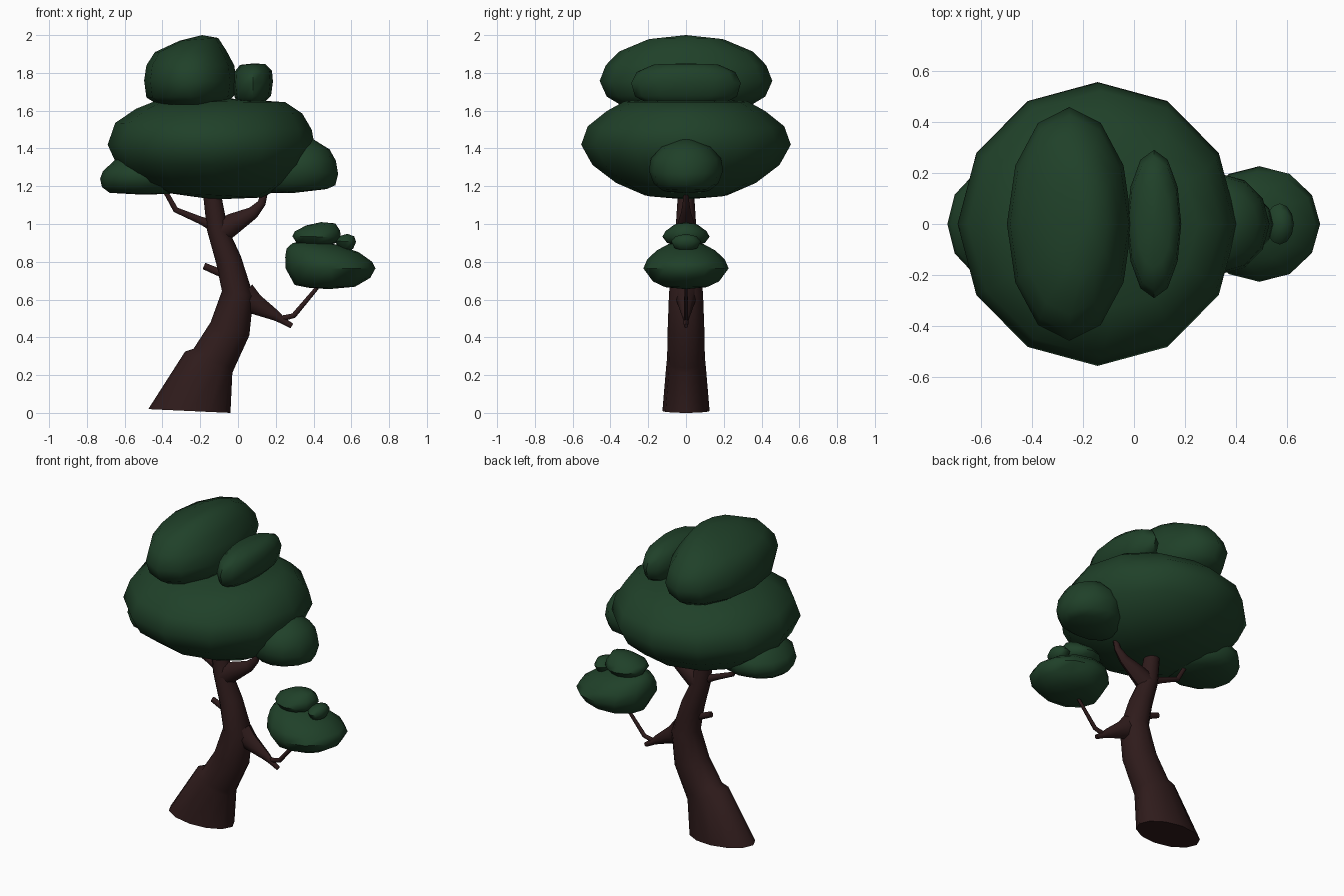
import bpy, bmesh, math
from mathutils import Vector


def material(name, rgb):
    m = bpy.data.materials.new(name)
    m.diffuse_color = (*rgb, 1)
    return m


GREEN = material("leaf_green", (0.014, 0.052, 0.022))
BROWN = material("bark_brown", (0.028, 0.011, 0.011))


def finish(name, rings, mat, angle):
    """Skin a list of vertex rings, cap both ends, shade smooth."""
    bm = bmesh.new()
    loops = [[bm.verts.new(p) for p in r] for r in rings]
    n = len(loops[0])
    for a, b in zip(loops, loops[1:]):
        for i in range(n):
            j = (i + 1) % n
            bm.faces.new((a[i], a[j], b[j], b[i]))
    bm.faces.new(loops[0][::-1])
    bm.faces.new(loops[-1])
    bmesh.ops.remove_doubles(bm, verts=bm.verts[:], dist=1e-4)
    bmesh.ops.recalc_face_normals(bm, faces=bm.faces[:])
    me = bpy.data.meshes.new(name)
    bm.to_mesh(me)
    bm.free()
    me.materials.append(mat)
    ob = bpy.data.objects.new(name, me)
    bpy.context.collection.objects.link(ob)
    bpy.ops.object.select_all(action='DESELECT')
    ob.select_set(True)
    bpy.context.view_layer.objects.active = ob
    bpy.ops.object.shade_smooth_by_angle(angle=math.radians(angle))


def loft(name, rows, mat, n=12, angle=60):
    """Rows give the front outline: left x, left z, right x, right z, half depth."""
    rings = []
    for xl, zl, xr, zr, d in rows:
        c = Vector(((xl + xr) / 2, 0, (zl + zr) / 2))
        h = Vector(((xr - xl) / 2, 0, (zr - zl) / 2))
        rings.append([c + h * math.cos(2 * math.pi * i / n)
                      + Vector((0, d * math.sin(2 * math.pi * i / n), 0)) for i in range(n)])
    finish(name, rings, mat, angle)


def branch(name, pts, n=8):
    """Tapered limb in the x-z plane; points are x, z, radius."""
    rings = []
    for k, (x, z, r) in enumerate(pts):
        a, b = pts[max(k - 1, 0)], pts[min(k + 1, len(pts) - 1)]
        t = Vector((b[0] - a[0], 0, b[1] - a[1])).normalized()
        side = Vector((-t.z, 0, t.x))
        rings.append([Vector((x, 0, z)) + side * r * math.cos(2 * math.pi * i / n)
                      + Vector((0, r * 0.8 * math.sin(2 * math.pi * i / n), 0)) for i in range(n)])
    finish(name, rings, BROWN, 50)


# Trunk
loft("trunk", [
    (-0.475, 0.02, -0.04, 0.0, 0.125),
    (-0.28, 0.325, -0.03, 0.21, 0.103),
    (-0.235, 0.34, -0.02, 0.235, 0.10),
    (-0.145, 0.48, 0.06, 0.41, 0.097),
    (-0.085, 0.645, 0.082, 0.62, 0.09),
    (-0.115, 0.79, 0.015, 0.83, 0.07),
    (-0.165, 0.97, -0.055, 0.98, 0.055),
    (-0.185, 1.16, -0.09, 1.16, 0.043)], BROWN, angle=50)

# Branches
branch("lower_branch", [(0.03, 0.62, 0.075), (0.09, 0.575, 0.055), (0.2, 0.515, 0.028),
                        (0.235, 0.49, 0.018), (0.285, 0.46, 0.014)])
branch("lower_twig", [(0.22, 0.497, 0.016), (0.295, 0.515, 0.014),
                      (0.4, 0.64, 0.011), (0.44, 0.69, 0.01)])
branch("broken_stub", [(-0.06, 0.73, 0.022), (-0.115, 0.75, 0.02), (-0.18, 0.778, 0.018)])
branch("upper_left_branch", [(-0.12, 0.985, 0.03), (-0.2, 1.02, 0.02),
                             (-0.33, 1.075, 0.015), (-0.40, 1.2, 0.012)])
branch("upper_right_branch", [(-0.11, 0.95, 0.07), (-0.02, 1.005, 0.055), (0.08, 1.06, 0.033),
                              (0.125, 1.11, 0.022), (0.15, 1.2, 0.014)])

# Main crown
loft("main_crown", [
    (-0.13, 1.13, -0.13, 1.13, 0),
    (-0.38, 1.165, 0.13, 1.14, 0.22),
    (-0.53, 1.22, 0.27, 1.215, 0.37),
    (-0.64, 1.31, 0.36, 1.315, 0.495),
    (-0.69, 1.42, 0.405, 1.42, 0.555),
    (-0.65, 1.535, 0.39, 1.50, 0.52),
    (-0.54, 1.61, 0.34, 1.585, 0.42),
    (-0.44, 1.65, 0.25, 1.645, 0.33),
    (-0.13, 1.67, -0.13, 1.67, 0)], GREEN)

# Top crown lobes
loft("top_crown", [
    (-0.25, 1.62, -0.25, 1.62, 0),
    (-0.43, 1.635, -0.07, 1.63, 0.35),
    (-0.485, 1.67, -0.02, 1.68, 0.42),
    (-0.497, 1.76, -0.008, 1.755, 0.457),
    (-0.485, 1.84, -0.02, 1.84, 0.425),
    (-0.44, 1.91, -0.06, 1.915, 0.355),
    (-0.31, 1.97, -0.105, 1.985, 0.2),
    (-0.19, 2.0, -0.19, 2.0, 0)], GREEN)
loft("small_top_crown", [
    (0.08, 1.60, 0.08, 1.60, 0),
    (0.01, 1.63, 0.14, 1.645, 0.2),
    (-0.018, 1.67, 0.175, 1.68, 0.27),
    (-0.028, 1.735, 0.185, 1.755, 0.29),
    (-0.022, 1.80, 0.18, 1.81, 0.26),
    (0.01, 1.842, 0.145, 1.847, 0.17),
    (0.08, 1.85, 0.08, 1.85, 0)], GREEN)

# Side crown lobes
loft("right_crown", [
    (0.3, 1.165, 0.3, 1.165, 0),
    (0.17, 1.165, 0.47, 1.185, 0.12),
    (0.13, 1.22, 0.515, 1.205, 0.17),
    (0.14, 1.30, 0.53, 1.265, 0.197),
    (0.18, 1.36, 0.518, 1.335, 0.185),
    (0.25, 1.42, 0.485, 1.395, 0.13),
    (0.38, 1.46, 0.38, 1.46, 0)], GREEN)
loft("left_crown", [
    (-0.5, 1.155, -0.5, 1.155, 0),
    (-0.68, 1.165, -0.36, 1.16, 0.14),
    (-0.72, 1.195, -0.31, 1.19, 0.2),
    (-0.73, 1.24, -0.30, 1.25, 0.23),
    (-0.715, 1.28, -0.34, 1.31, 0.215),
    (-0.65, 1.34, -0.42, 1.36, 0.14),
    (-0.55, 1.38, -0.55, 1.38, 0)], GREEN)

# Branch foliage
loft("branch_crown", [
    (0.48, 0.655, 0.48, 0.655, 0),
    (0.37, 0.663, 0.62, 0.668, 0.11),
    (0.30, 0.677, 0.70, 0.715, 0.175),
    (0.252, 0.765, 0.728, 0.765, 0.226),
    (0.25, 0.825, 0.71, 0.80, 0.205),
    (0.257, 0.87, 0.64, 0.85, 0.155),
    (0.29, 0.90, 0.53, 0.89, 0.09),
    (0.4, 0.91, 0.4, 0.91, 0)], GREEN)
loft("branch_crown_top", [
    (0.42, 0.87, 0.42, 0.87, 0),
    (0.31, 0.90, 0.52, 0.90, 0.1),
    (0.288, 0.935, 0.545, 0.93, 0.125),
    (0.30, 0.96, 0.54, 0.965, 0.108),
    (0.36, 0.992, 0.515, 1.003, 0.06),
    (0.44, 1.01, 0.44, 1.01, 0)], GREEN)
loft("branch_crown_bud", [
    (0.57, 0.85, 0.57, 0.85, 0),
    (0.53, 0.875, 0.61, 0.87, 0.06),
    (0.515, 0.91, 0.625, 0.905, 0.08),
    (0.535, 0.935, 0.615, 0.935, 0.055),
    (0.578, 0.948, 0.578, 0.948, 0)], GREEN)
